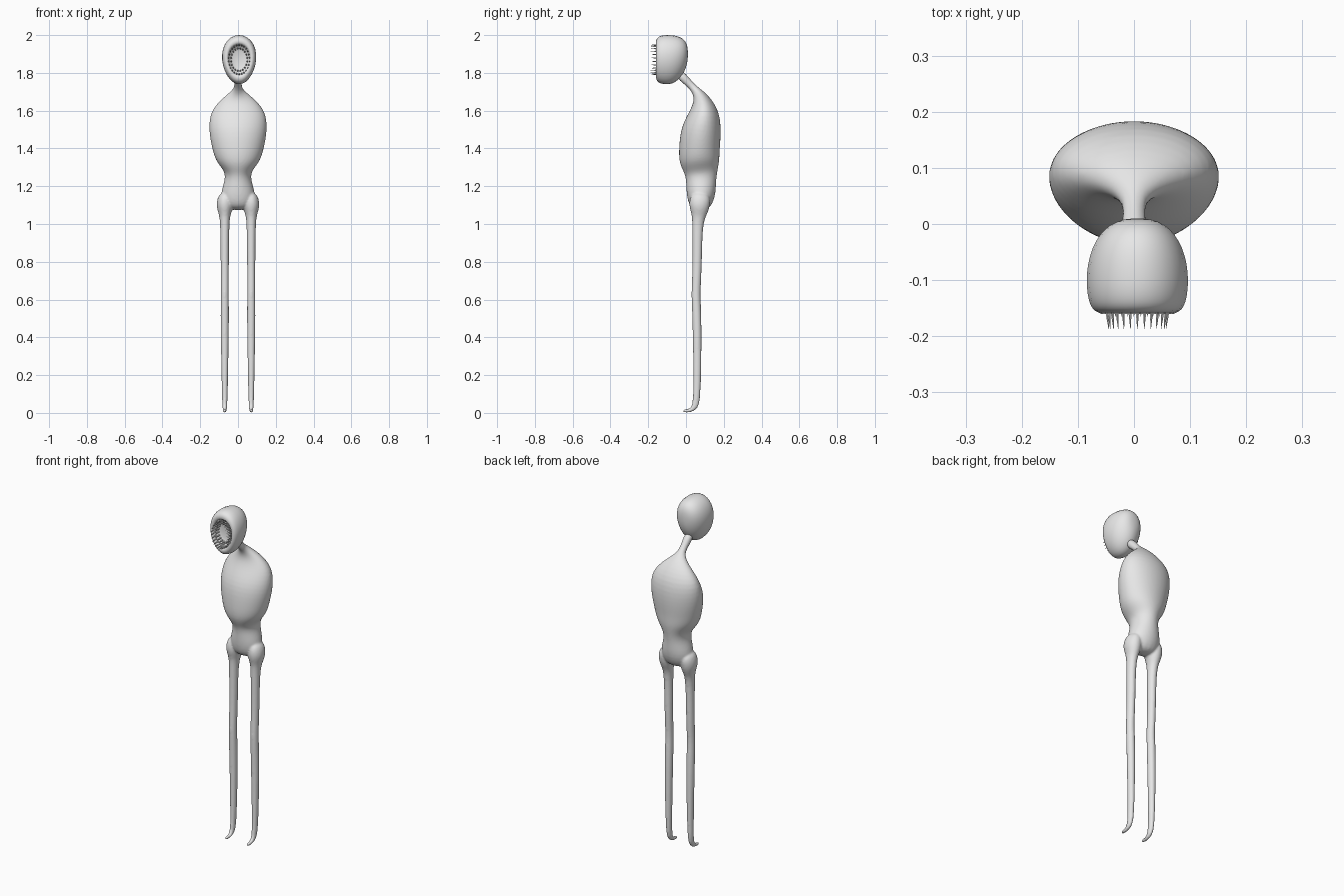
import bpy, bmesh
from math import sin, cos, pi, atan2
from mathutils import Vector, Matrix

cube = bpy.data.objects.get("Cube")
if cube:
    bpy.data.objects.remove(cube, do_unlink=True)

GREY = (0.8, 0.8, 0.8, 1)
skin = bpy.data.materials.new("pale_grey")
skin.use_nodes = True
skin.diffuse_color = GREY
skin.node_tree.nodes["Principled BSDF"].inputs["Base Color"].default_value = GREY


def add_tube(bm, rings, x_centre, sides, tilt=None, egg=0.0):
    """Skin elliptical rings (y, z, half width, half depth); they follow the path unless tilted."""
    loops = []
    for k, (y, z, half_width, half_depth) in enumerate(rings):
        before, after = rings[max(k - 1, 0)], rings[min(k + 1, len(rings) - 1)]
        along = atan2(before[0] - after[0], after[1] - before[1])
        turn = Matrix.Rotation(along if tilt is None else tilt, 3, 'X')
        loop = []
        for i in range(sides):
            a = 2 * pi * i / sides
            outline = Vector((half_width * cos(a) * (1 + egg * sin(a)), half_depth * sin(a), 0))
            loop.append(bm.verts.new(turn @ outline + Vector((x_centre, y, z))))
        loops.append(loop)
    for low, high in zip(loops, loops[1:]):
        for i in range(sides):
            j = (i + 1) % sides
            bm.faces.new((low[i], low[j], high[j], high[i]))
    bm.faces.new(reversed(loops[0]))
    bm.faces.new(loops[-1])


def finish(bm, name, smooth=True):
    bmesh.ops.recalc_face_normals(bm, faces=bm.faces)
    for face in bm.faces:
        face.smooth = smooth
    mesh = bpy.data.meshes.new(name)
    bm.to_mesh(mesh)
    bm.free()
    mesh.materials.append(skin)
    obj = bpy.data.objects.new(name, mesh)
    bpy.context.collection.objects.link(obj)
    return obj


# Torso, from crotch through waist, ribs and shoulders to the bent neck
torso = [
    (.07, 1.07, .07, .05), (.08, 1.15, .1, .08), (.08, 1.23, .07, .08),
    (.08, 1.28, .07, .09), (.07, 1.33, .12, .11), (.07, 1.4, .14, .11),
    (.08, 1.5, .16, .11), (.1, 1.6, .15, .08), (.08, 1.67, .08, .04),
    (.05, 1.71, .02, .02), (.01, 1.75, .02, .02), (-.04, 1.8, .03, .03),
]
# Leg, from toe through ankle and knee to hip
leg = [
    (-.02, .01, .01, .01), (.02, .01, .01, .01), (.05, .03, .013, .02),
    (.06, .1, .016, .02), (.06, .5, .024, .025), (.05, .63, .021, .024),
    (.06, .75, .022, .025), (.06, 1, .024, .027), (.07, 1.05, .03, .04),
    (.07, 1.1, .05, .06), (.08, 1.17, .03, .05),
]
bm = bmesh.new()
add_tube(bm, torso, 0, 16)
for side in (-1, 1):
    add_tube(bm, leg, side * .07, 16)
body = finish(bm, "body")
rounding = body.modifiers.new("rounding", 'SUBSURF')
rounding.levels = rounding.render_levels = 2
blend = body.modifiers.new("blend", 'REMESH')
blend.mode = 'VOXEL'
blend.voxel_size = .006
blend.use_smooth_shade = True
relax = body.modifiers.new("relax", 'SMOOTH')
relax.iterations = 5

# Head: a round skull with a blunt face, turned inward at the lip into a mouth
WIDTH, HEIGHT, LEVEL = .09, .13, 1.87


def head_ring(y, size, lift=0.0):
    return (y, LEVEL + lift, WIDTH * size, HEIGHT * size)


head = []
STEPS = 20
for k in range(STEPS):
    a = .05 + .85 * pi * k / (STEPS - 1)
    at_back = cos(a) > 0
    reach, power = (.11, .8) if at_back else (.06, .2)
    lift = .03 * cos(a) ** 2 if at_back else 0
    head.append(head_ring(reach * cos(a) - .1, sin(a) ** power, lift))
for y, size in ((-.16, .72), (-.15, .63), (-.13, .56), (-.12, .35)):
    head.append(head_ring(y, size))
bm = bmesh.new()
add_tube(bm, head, .006, 28, tilt=pi / 2, egg=.12)
finish(bm, "head")

# Two rings of forward pointing teeth inside the lip
bm = bmesh.new()
for count, size, base, tip in ((26, .6, -.135, -.187), (20, .46, -.12, -.165)):
    for i in range(count):
        a = 2 * pi * (i + .5) / count
        spot = Vector((.006 + WIDTH * size * cos(a), (base + tip) / 2, LEVEL + HEIGHT * size * sin(a)))
        aim = Matrix.Rotation(-.1 * cos(a), 4, 'Z') @ Matrix.Rotation(pi / 2, 4, 'X')
        bmesh.ops.create_cone(bm, cap_ends=True, segments=6, radius1=.0055, radius2=.0004,
                              depth=base - tip, matrix=Matrix.Translation(spot) @ aim)
finish(bm, "teeth", smooth=False)
